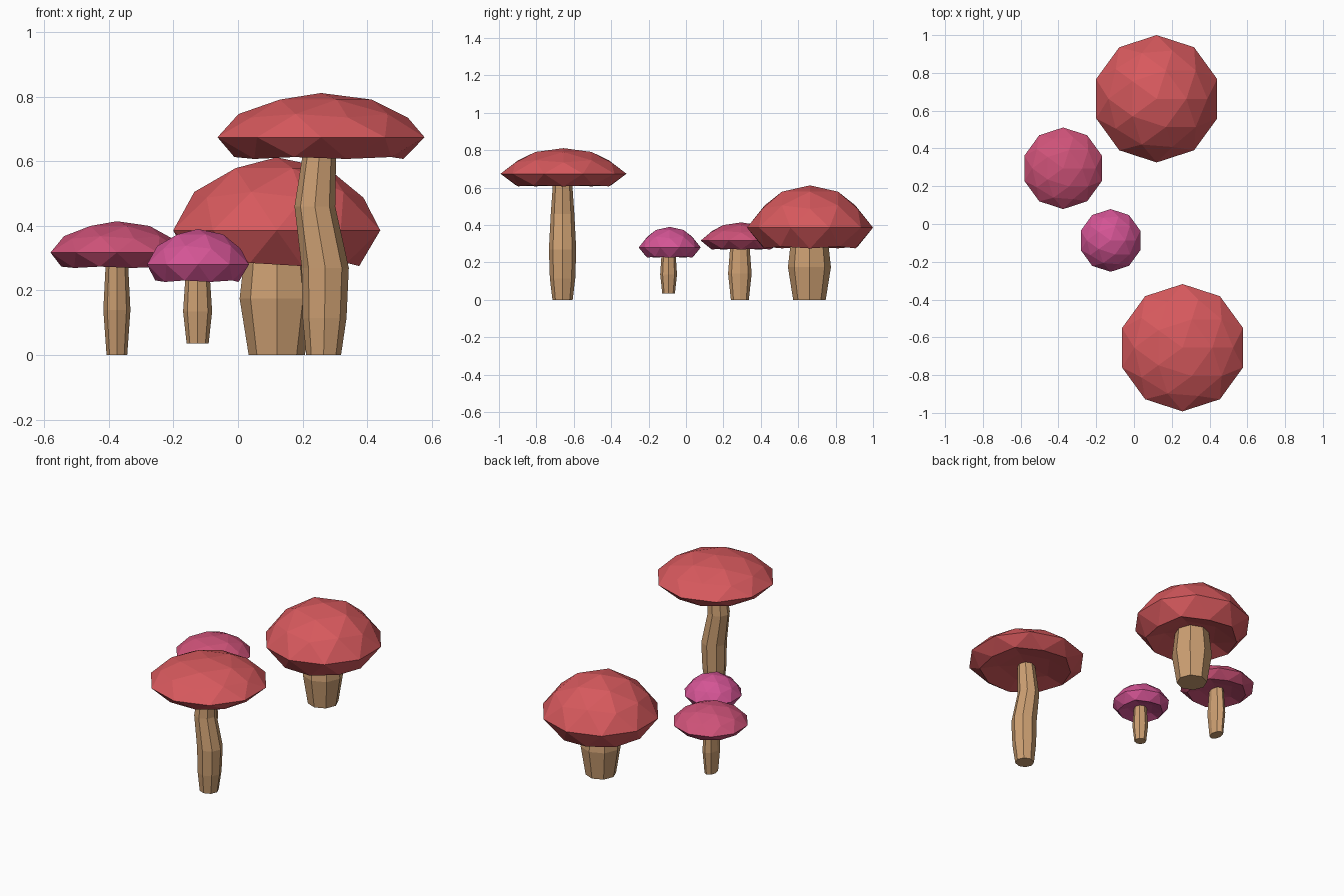
import bpy, bmesh
from math import sin, cos, pi

if "Cube" in bpy.data.objects:
    bpy.data.objects.remove(bpy.data.objects["Cube"])


def material(name, rgb):
    m = bpy.data.materials.new(name)
    m.diffuse_color = (*rgb, 1)
    m.use_nodes = True
    m.node_tree.nodes["Principled BSDF"].inputs["Base Color"].default_value = m.diffuse_color
    return m


def finish(name, bm, mat):
    bmesh.ops.recalc_face_normals(bm, faces=bm.faces)
    me = bpy.data.meshes.new(name)
    bm.to_mesh(me)
    bm.free()
    me.materials.append(mat)
    ob = bpy.data.objects.new(name, me)
    bpy.context.collection.objects.link(ob)


# Low-poly cap: icosphere with a flared rim and a hollowed underside
def cap(name, x, y, rim_z, radius, height, mat):
    bm = bmesh.new()
    bmesh.ops.create_icosphere(bm, subdivisions=2, radius=1)
    for v in bm.verts:
        z = v.co.z
        flare = 1 if abs(z) < 0.1 else 0.89
        if z < -0.95:
            z = -0.22
        elif z < -0.7:
            z = -0.3
        elif z < -0.49:
            z = -0.49
        v.co = (x + v.co.x * flare * radius, y + v.co.y * flare * radius, rim_z + z * height)
    finish(name, bm, mat)


# Eight-sided stem lofted through rings of (x, y, z, radius)
def stem(name, rings, mat, stretch=1.0, n=8):
    bm = bmesh.new()
    loops = [[bm.verts.new((x + r * sin(2 * pi * i / n), y + stretch * r * cos(2 * pi * i / n), z))
              for i in range(n)] for x, y, z, r in rings]
    for a, b in zip(loops, loops[1:]):
        for i in range(n):
            j = (i + 1) % n
            bm.faces.new((a[i], a[j], b[j], b[i]))
    bm.faces.new(loops[0])
    bm.faces.new(loops[-1])
    finish(name, bm, mat)


red = material("red_cap", (0.68, 0.1, 0.11))
rose = material("rose_cap", (0.62, 0.085, 0.19))
pink = material("pink_cap", (0.66, 0.09, 0.3))
tan = material("stem_tan", (0.61, 0.35, 0.17))

# Caps
cap("tall_cap", 0.257, -0.655, 0.674, 0.337, 0.137, red)
cap("fat_cap", 0.12, 0.663, 0.386, 0.337, 0.226, red)
cap("rose_cap", -0.375, 0.295, 0.317, 0.216, 0.097, rose)
cap("small_cap", -0.124, -0.087, 0.28, 0.166, 0.11, pink)

# Stems
stem("tall_stem", [(0.265, -0.66, 0, 0.054), (0.268, -0.66, 0.115, 0.068), (0.27, -0.66, 0.27, 0.073),
                   (0.238, -0.66, 0.46, 0.063), (0.254, -0.66, 0.645, 0.05)], tan)
stem("fat_stem", [(0.12, 0.66, 0, 0.087), (0.12, 0.66, 0.175, 0.115), (0.12, 0.66, 0.325, 0.098)], tan)
stem("rose_stem", [(-0.375, 0.288, 0, 0.032), (-0.375, 0.288, 0.14, 0.042),
                   (-0.375, 0.288, 0.295, 0.034)], tan, 1.5)
stem("small_stem", [(-0.125, -0.093, 0.035, 0.034), (-0.125, -0.093, 0.135, 0.045),
                    (-0.125, -0.093, 0.255, 0.037)], tan)
